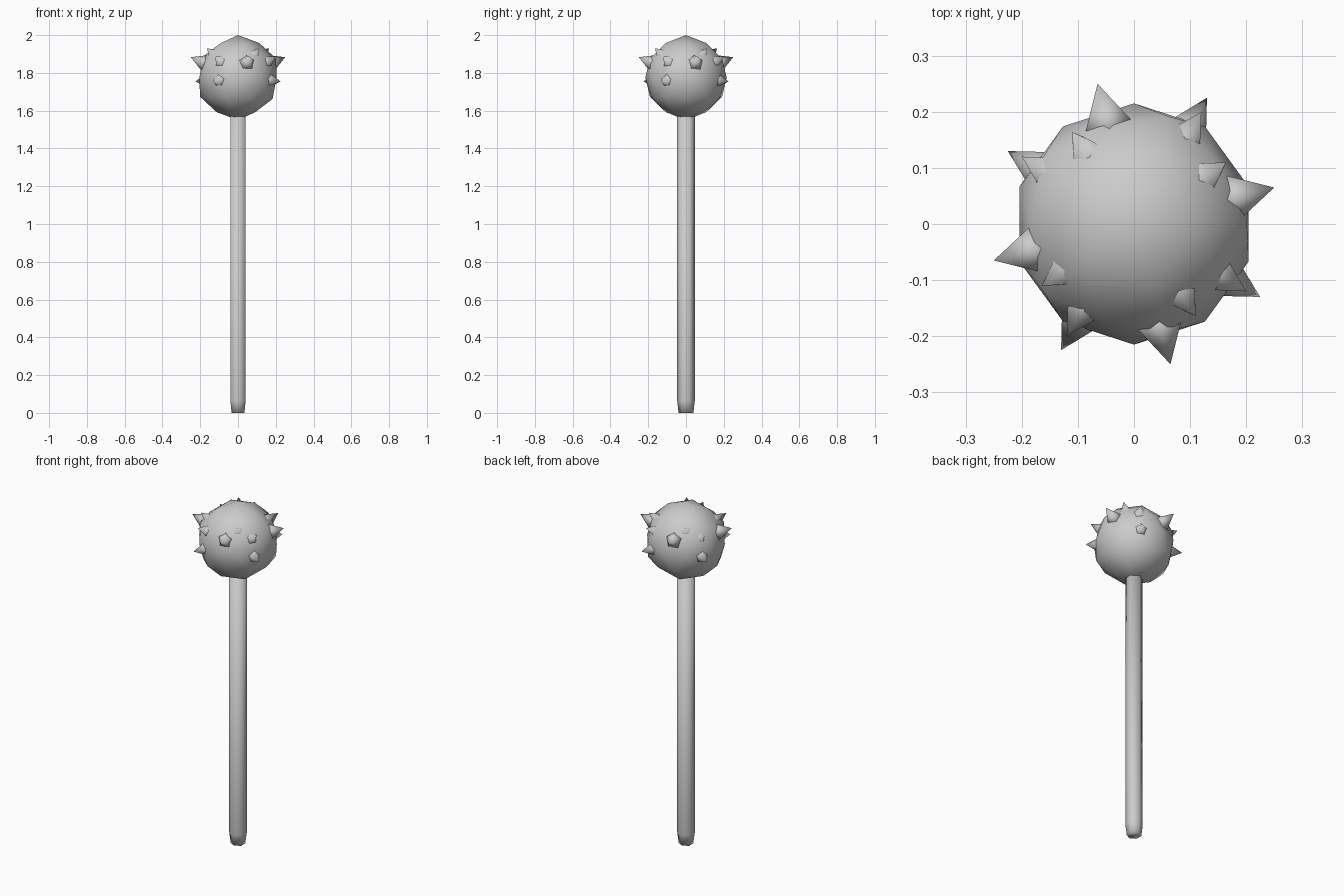
import bpy, bmesh, math
from mathutils import Vector, Matrix

if "Cube" in bpy.data.objects:
    bpy.data.objects.remove(bpy.data.objects["Cube"])

CENTRE = Vector((0, 0, 1.775))


def finish(name, bm, location=(0, 0, 0)):
    bmesh.ops.recalc_face_normals(bm, faces=bm.faces)
    for f in bm.faces:
        f.smooth = True
    mesh = bpy.data.meshes.new(name)
    bm.to_mesh(mesh)
    bm.free()
    obj = bpy.data.objects.new(name, mesh)
    obj.location = location
    bpy.context.collection.objects.link(obj)
    return obj


# Handle: six-sided shaft with a tapered butt
bm = bmesh.new()
rings = []
for radius, z in [(0.039, 0), (0.047, 0.065), (0.047, 1.60)]:
    rings.append([bm.verts.new((radius * math.sin(a), radius * math.cos(a), z))
                  for a in (k * math.pi / 3 for k in range(6))])
for low, high in zip(rings, rings[1:]):
    for k in range(6):
        n = (k + 1) % 6
        bm.faces.new((low[k], low[n], high[n], high[k]))
bm.faces.new(rings[0])
bm.faces.new(rings[-1])
finish("handle", bm)

# Head: low-poly ball whose five-edge corners stand slightly proud
bm = bmesh.new()
bmesh.ops.create_icosphere(bm, subdivisions=2, radius=1)
for v in bm.verts:
    v.co = v.co.normalized() * (0.225 if len(v.link_edges) == 5 else 0.215)
finish("head", bm, CENTRE)

# Spikes: four rings of tips, each repeated every quarter turn
SPIKE_TIPS = [(0.250, 0.065, 0.108), (0.225, -0.130, -0.020),
              (0.164, 0.110, 0.155), (0.200, -0.120, 0.110)]
LENGTH, RADIUS = 0.11, 0.062
for ring, tip in enumerate(SPIKE_TIPS):
    for quarter in range(4):
        point = Matrix.Rotation(quarter * math.pi / 2, 3, 'Z') @ Vector(tip)
        bm = bmesh.new()
        bmesh.ops.create_cone(bm, cap_ends=True, segments=5, radius1=RADIUS,
                              radius2=0, depth=LENGTH)
        bmesh.ops.remove_doubles(bm, verts=bm.verts, dist=1e-5)
        bmesh.ops.translate(bm, verts=bm.verts, vec=(0, 0, -LENGTH / 2))
        spike = finish(f"spike_{ring + 1}_{quarter + 1}", bm, CENTRE + point)
        spike.rotation_euler = point.to_track_quat('Z', 'Y').to_euler()
